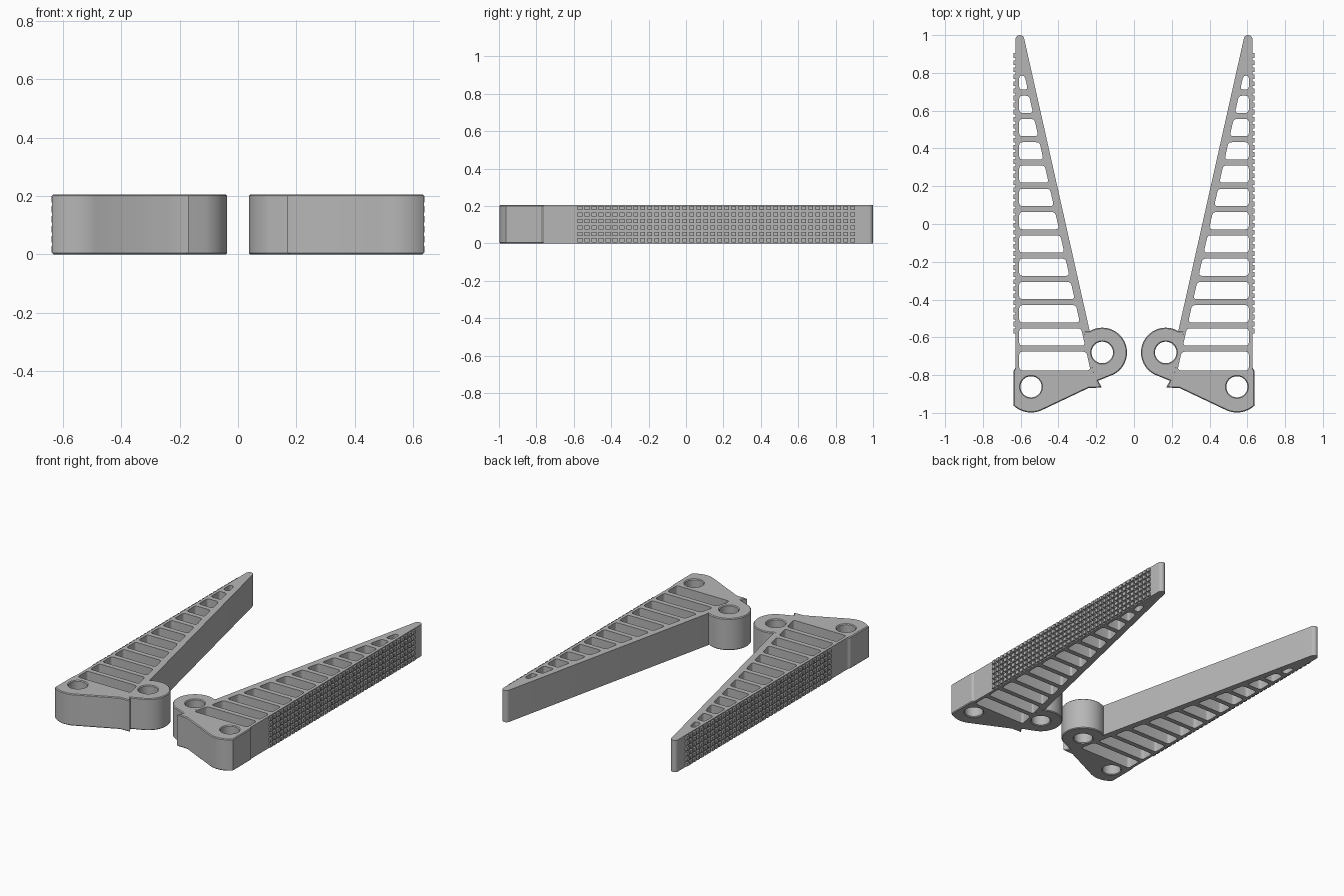
import bpy, bmesh
from math import cos, sin, radians
from mathutils import Vector

cube = bpy.data.objects.get("Cube")
if cube:
    bpy.data.objects.remove(cube)

HEIGHT = 0.206
SLOPE = 0.2235      # lean of the inner wall
WALL_X = 0.627      # outer face of the gripping wall
PIVOT = (0.168, -0.68)
MOUNT = (0.545, -0.862)

grey = bpy.data.materials.new("plain_grey")
grey.use_nodes = True
colour = (0.47, 0.47, 0.47, 1)
grey.diffuse_color = colour
bsdf = next(n for n in grey.node_tree.nodes if n.type == 'BSDF_PRINCIPLED')
bsdf.inputs["Base Color"].default_value = colour


def inner(y):
    """Cell side of the sloped wall."""
    return 0.23 + SLOPE * (y + 0.775)


def outer(y):
    """Outside of the sloped wall."""
    return inner(y) - 0.042


def arc(centre, r, a0, a1, steps):
    angles = [radians(a0 + (a1 - a0) * i / steps) for i in range(steps + 1)]
    return [(centre[0] + r * cos(a), centre[1] + r * sin(a)) for a in angles]


def circle(centre, r, steps=48):
    return arc(centre, r, 0, 360, steps)[:-1]


def rounded(points, r, steps=4):
    """Fillet every corner of a polygon."""
    out = []
    for i, p in enumerate(points):
        p = Vector(p)
        before, after = Vector(points[i - 1]), Vector(points[(i + 1) % len(points)])
        a = p + (before - p).normalized() * min(r, (before - p).length * 0.45)
        b = p + (after - p).normalized() * min(r, (after - p).length * 0.45)
        for k in range(steps + 1):
            t = k / steps
            out.append(tuple(a * (1 - t) ** 2 + p * 2 * t * (1 - t) + b * t * t))
    return out


def finish(name, mesh):
    """Add a part with its mirrored twin."""
    ob = bpy.data.objects.new(name, mesh)
    bpy.context.collection.objects.link(ob)
    mesh.materials.clear()
    mesh.materials.append(grey)
    ob.modifiers.new("mirror", 'MIRROR').use_mirror_merge = False
    bpy.ops.object.select_all(action='DESELECT')
    ob.select_set(True)
    bpy.context.view_layer.objects.active = ob
    bpy.ops.object.shade_smooth_by_angle(angle=radians(25))
    return ob


def plate(name, loops, bevel=0.0):
    """Extrude an outline with holes up to the full height."""
    curve = bpy.data.curves.new(name + "_profile", 'CURVE')
    curve.dimensions = '2D'
    curve.fill_mode = 'BOTH'
    curve.extrude = HEIGHT / 2 - bevel
    curve.bevel_depth = bevel
    curve.bevel_resolution = 0
    curve.offset = -bevel
    for loop in loops:
        spline = curve.splines.new('POLY')
        spline.points.add(len(loop) - 1)
        for point, (x, y) in zip(spline.points, loop):
            point.co = (x, y, 0, 1)
        spline.use_cyclic_u = True
    helper = bpy.data.objects.new(name + "_helper", curve)
    bpy.context.collection.objects.link(helper)
    bpy.context.view_layer.update()
    graph = bpy.context.evaluated_depsgraph_get()
    mesh = bpy.data.meshes.new_from_object(helper.evaluated_get(graph))
    bpy.data.objects.remove(helper)
    bm = bmesh.new()
    bm.from_mesh(mesh)
    bmesh.ops.remove_doubles(bm, verts=bm.verts, dist=0.00005)
    bmesh.ops.translate(bm, verts=bm.verts, vec=(0, 0, HEIGHT / 2))
    bmesh.ops.recalc_face_normals(bm, faces=bm.faces)
    bm.to_mesh(mesh)
    bm.free()
    mesh.name = name
    return finish(name, mesh)


# Base bracket with the pivot hub and the mounting corner
base = arc(MOUNT, 0.136, -47, -115, 14)
base += [(0.24, -0.868), (0.17, -0.866), (0.19, -0.83)]
base += arc(PIVOT, 0.131, -117, -300, 40)
base += [(inner(-0.565) - 0.007, -0.565), (inner(-0.784) - 0.007, -0.784),
         (0.62, -0.784), (0.62, -0.76), (WALL_X, -0.76), (0.637, -0.775)]
plate("base_bracket", [base, circle(PIVOT, 0.057), circle(MOUNT, 0.056)], 0.005)

# Tapering finger frame, with cells left open between the ribs
frame = [(WALL_X, -0.79)]
frame += arc((0.604, 0.977), 0.023, 0, 167, 10)
frame += [(outer(-0.57), -0.57), (inner(-0.57) - 0.012, -0.57),
          (inner(-0.79) - 0.012, -0.79)]
ribs = [-0.66 + 0.1232 * i for i in range(12)]
bottoms = [-0.775] + [y + 0.016 for y in ribs]
tops = [y - 0.016 for y in ribs] + [0.785]
cells = [rounded([(inner(lo), lo), (0.608, lo), (0.608, hi), (inner(hi), hi)], 0.018)
         for lo, hi in zip(bottoms, tops)]
plate("finger_frame", [frame] + cells)

# Grid of small square grip studs on the outer wall
bm = bmesh.new()
ROWS, COLUMNS = 6, 40
for row in range(ROWS):
    for col in range(COLUMNS):
        stud = bmesh.ops.create_cube(bm, size=1)["verts"]
        bmesh.ops.scale(bm, verts=stud, vec=(0.016, 0.025, 0.022))
        place = (0.631, -0.567 + 0.0374 * col, HEIGHT * (row + 0.5) / ROWS)
        bmesh.ops.translate(bm, verts=stud, vec=place)
mesh = bpy.data.meshes.new("grip_studs")
bm.to_mesh(mesh)
bm.free()
finish("grip_studs", mesh)
